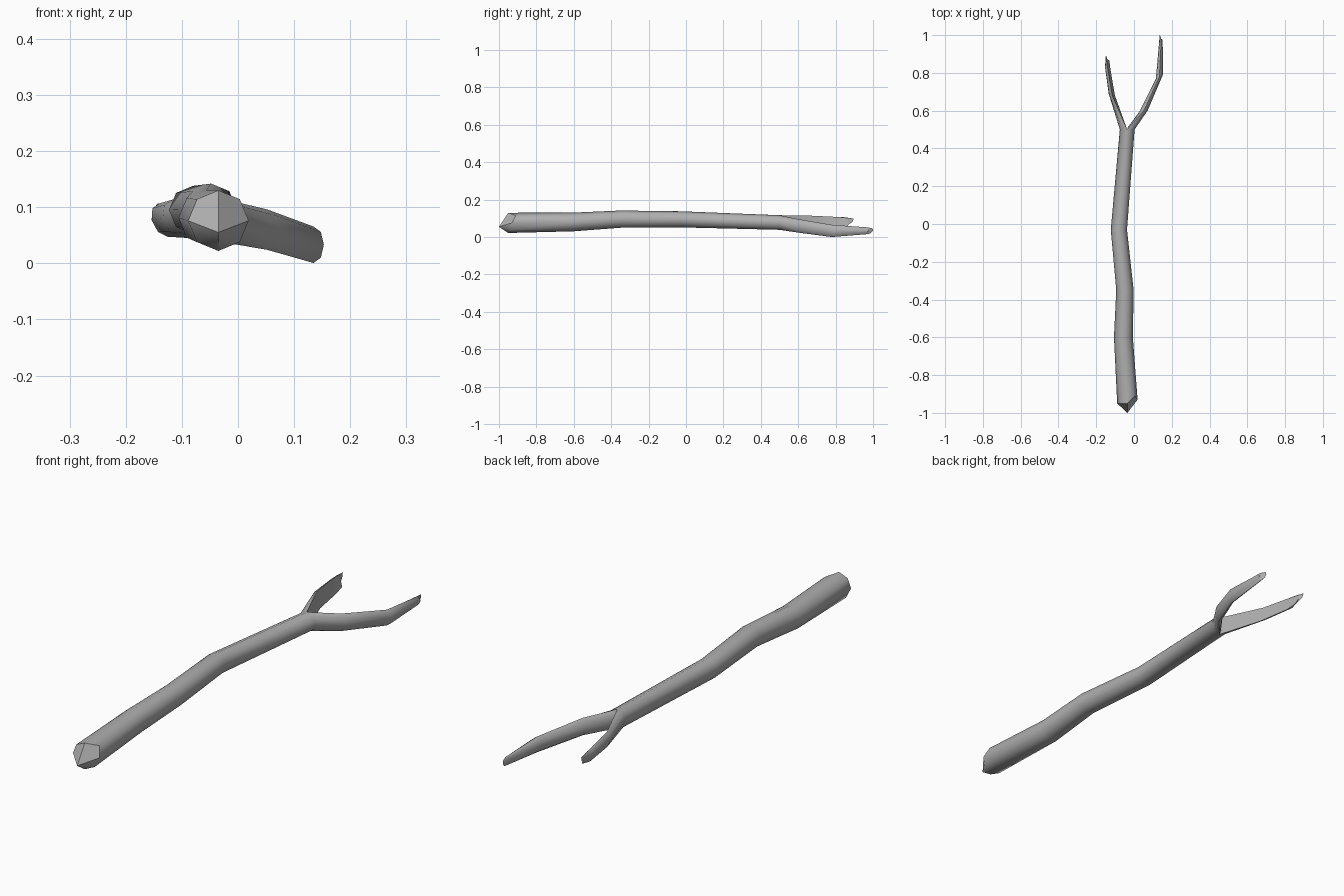
import bpy, bmesh, math

if "Cube" in bpy.data.objects:
    bpy.data.objects.remove(bpy.data.objects["Cube"])

bm = bmesh.new()


def bridge(a, b):
    n = len(a)
    for i in range(n):
        j = (i + 1) % n
        bm.faces.new((a[i], a[j], b[j], b[i]))


# trunk: eight-sided rings (x, y, z, radius)
trunk = [(-0.035, -0.94, 0.076, 0.054), (-0.056, -0.6, 0.081, 0.05),
         (-0.048, -0.35, 0.096, 0.046), (-0.08, -0.03, 0.095, 0.043),
         (-0.036, 0.5, 0.078, 0.039)]
# uneven broken edge at the thick end
jag = [0.01, 0.03, -0.01, -0.01, -0.01, 0, -0.01, 0]
rings = []
for k, (x, y, z, r) in enumerate(trunk):
    ring = []
    for i in range(8):
        t = i * math.pi / 4
        dy = jag[i] if k == 0 else 0
        ring.append(bm.verts.new((x + r * math.cos(t), y + dy, z + r * math.sin(t))))
    if rings:
        bridge(rings[-1], ring)
    rings.append(ring)

# broken butt: two flat upper facets, smooth lower side
apex = bm.verts.new((-0.035, -1.0, 0.055))
butt, end = rings[0], rings[-1]
flat = [bm.faces.new([apex] + butt[0:3]), bm.faces.new([apex] + butt[2:5])]
for i in range(4, 8):
    bm.faces.new((butt[(i + 1) % 8], butt[i], apex))


# fork: each branch continues one half of the trunk
# sections: inner x, y, outer x, y, z, half height; tilt leans the section
def branch(start, sections, tip, tilt=0.0):
    n = len(start)
    prev = start
    for k, (xi, yi, xo, yo, z, h) in enumerate(sections):
        ring = []
        for i in range(n):
            t = math.pi / 2 - i * math.pi / 4
            c, s = math.cos(t), math.sin(t)
            if n == 8:                      # round branch
                c = (c + 1) / 2
            dy = tip[i] if k == len(sections) - 1 else 0
            ring.append(bm.verts.new((xi + (xo - xi) * c + tilt * s,
                                      yi + (yo - yi) * c + dy, z + h * s)))
        bridge(prev, ring)
        prev = ring
    mid = bm.verts.new(sum((v.co for v in prev), prev[0].co * 0) / n)
    for i in range(n):
        bm.faces.new((prev[i], prev[(i + 1) % n], mid))


# round right branch, starting from the split line of the trunk
inner = [bm.verts.new((-0.034, 0.51, 0.078 + d)) for d in (-0.025, 0, 0.025)]
branch([end[i] for i in (2, 1, 0, 7, 6)] + inner,
       [(0.032, 0.60, 0.072, 0.60, 0.06, 0.036),
        (0.116, 0.77, 0.153, 0.79, 0.033, 0.0325),
        (0.136, 0.98, 0.152, 0.965, 0.034, 0.018)],
       [0, 0.0, 0.01, 0, 0.0, 0.01, 0.02, 0.02])
# left branch with a split, flat inner side
branch([end[i] for i in (2, 3, 4, 5, 6)],
       [(-0.108, 0.68, -0.134, 0.69, 0.08, 0.034),
        (-0.132, 0.82, -0.154, 0.835, 0.077, 0.03),
        (-0.137, 0.86, -0.147, 0.87, 0.081, 0.025)],
       [-0.01, 0.03, 0.02, -0.005, 0.005], tilt=-0.007)

bmesh.ops.recalc_face_normals(bm, faces=bm.faces[:])
bm.faces.index_update()
flat_ids = [f.index for f in flat]
me = bpy.data.meshes.new("forked_stick")
bm.to_mesh(me)
bm.free()
ob = bpy.data.objects.new("forked_stick", me)
bpy.context.collection.objects.link(ob)
bpy.context.view_layer.objects.active = ob
ob.select_set(True)
bpy.ops.object.shade_smooth_by_angle(angle=math.radians(50))
for i in flat_ids:
    me.polygons[i].use_smooth = False

# dark grey wood
mat = bpy.data.materials.new("wood_grey")
mat.diffuse_color = (0.43, 0.43, 0.43, 1)
mat.use_nodes = True
mat.node_tree.nodes["Principled BSDF"].inputs["Base Color"].default_value = mat.diffuse_color
me.materials.append(mat)
